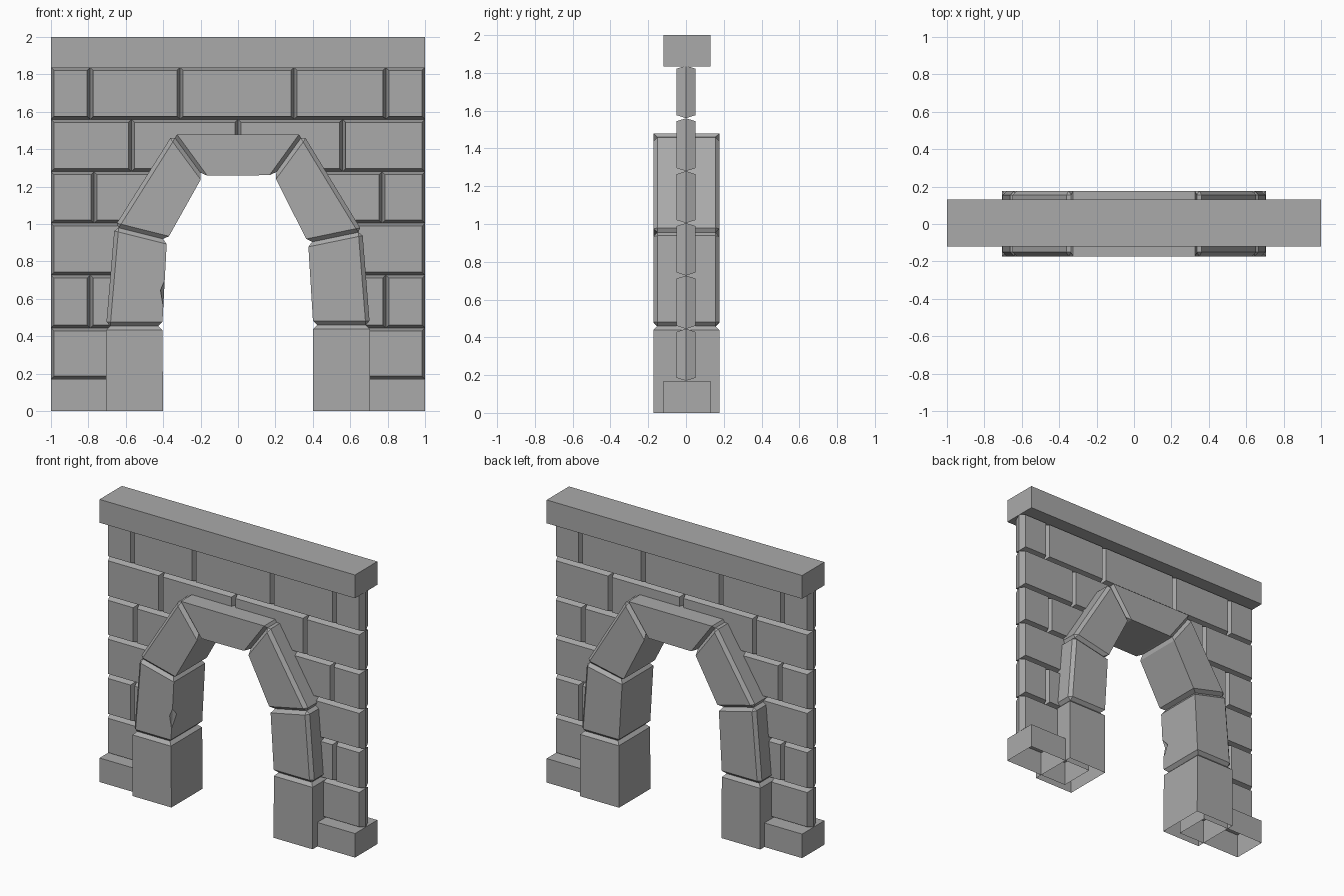
import bpy, bmesh

cube = bpy.data.objects.get("Cube")
if cube:
    bpy.data.objects.remove(cube, do_unlink=True)

GREY = (0.4, 0.4, 0.4, 1)
stone_mat = bpy.data.materials.new("grey stone")
stone_mat.use_nodes = True
stone_mat.diffuse_color = GREY
stone_mat.node_tree.nodes["Principled BSDF"].inputs["Base Color"].default_value = GREY


def loft(rings):
    """Closed solid through rings of (x, z) points, each at its own y."""
    bm = bmesh.new()
    loops = [[bm.verts.new((x, y, z)) for x, z in pts] for y, pts in rings]
    for a, b in zip(loops, loops[1:]):
        n = len(a)
        for i in range(n):
            j = (i + 1) % n
            bm.faces.new((a[i], a[j], b[j], b[i]))
    bm.faces.new(loops[0])
    bm.faces.new(loops[-1])
    return bm, loops


def finish(name, bm):
    bmesh.ops.recalc_face_normals(bm, faces=bm.faces)
    mesh = bpy.data.meshes.new(name)
    bm.to_mesh(mesh)
    bm.free()
    mesh.materials.append(stone_mat)
    bpy.context.collection.objects.link(bpy.data.objects.new(name, mesh))


def rect(x0, x1, z0, z1, inset=0):
    x0, x1, z0, z1 = x0 + inset, x1 - inset, z0 + inset, z1 - inset
    return [(x0, z0), (x1, z0), (x1, z1), (x0, z1)]


def open_bottom(bm):
    low = [f for f in bm.faces if all(v.co.z < 0.001 for v in f.verts)]
    bmesh.ops.delete(bm, geom=low, context='FACES')


def slab(name, x0, x1, z0, z1):
    shape = rect(x0, x1, z0, z1)
    bm, _ = loft([(-0.12, shape), (0.13, shape)])
    open_bottom(bm)
    finish(name, bm)


def brick(name, x0, x1, z0, z1):
    # Ridge runs around the middle, faces are inset
    face = rect(x0, x1, z0, z1, 0.016)
    bm, _ = loft([(-0.05, face), (0, rect(x0, x1, z0, z1)), (0.05, face)])
    finish(name, bm)


def chip_edge(bm, front):
    """Break a small notch out of the inner front edge."""
    start, end = front[1], front[2]
    cuts = []
    for fac in (0.22, 0.25, 0.2):
        edge = bm.edges.get((start, end))
        _, start = bmesh.utils.edge_split(edge, start, fac)
        cuts.append(start)
    a, mid, b = cuts
    x, y, z = mid.co
    for face in list(mid.link_faces):
        if front[0] in face.verts:
            corner = (x - 0.02, y, z)
        else:
            corner = (x, y + 0.05, z)
        bmesh.utils.face_split(face, a, b, coords=[corner])
    mid.co = (x - 0.016, y + 0.03, z)


def arch_stone(name, start, end, kind, chipped=False):
    """Wedge between two joints, each an (outer, inner) pair of points."""
    shape = [start[0], start[1], end[1], end[0]]
    bm, (f, b) = loft([(-0.173, shape), (0.177, shape)])
    corners = {"foot_up": [2, 3], "foot_down": [0, 1]}.get(kind, [0, 1, 2, 3])
    pairs = [(f[i], b[i]) for i in corners]
    for i, j in ((0, 1), (2, 3)):
        if i in corners:
            pairs += [(f[i], f[j]), (b[i], b[j])]
    if kind == "side":
        pairs += [(f[0], f[3]), (b[0], b[3])]
    edges = [bm.edges.get(p) for p in pairs]
    if chipped:
        chip_edge(bm, f)
    bmesh.ops.bevel(bm, geom=edges, offset=0.022, segments=1, affect='EDGES')
    open_bottom(bm)
    finish(name, bm)


# Coping and plinths
slab("coping", -1, 1, 1.835, 2)
slab("right_plinth", -1, -0.5, 0, 0.17)
slab("left_plinth", 0.5, 1, 0, 0.17)

# Brick courses, as seams along x; None marks the arch opening
levels = [0.17, 0.445, 0.727, 1.005, 1.28, 1.56, 1.838]
courses = [
    [-1, -0.5, None, 0.5, 1],
    [-1, -0.79, -0.5, None, 0.5, 0.79, 1],
    [-1, -0.5, None, 0.5, 1],
    [-1, -0.77, -0.42, None, 0.42, 0.77, 1],
    [-1, -0.57, 0, 0.56, 1],
    [-1, -0.79, -0.31, 0.3, 0.79, 1],
]
for row, seams in enumerate(courses):
    for n, (x0, x1) in enumerate(zip(seams, seams[1:])):
        if x0 is not None and x1 is not None:
            brick(f"brick_{row + 1}_{n + 1}", x0, x1, levels[row], levels[row + 1])

# Arch joints from the right foot over to the left foot
joints = [
    ((-0.705, 0), (-0.4, 0)),
    ((-0.705, 0.455), (-0.405, 0.455)),
    ((-0.66, 0.985), (-0.38, 0.915)),
    ((-0.35, 1.478), (-0.188, 1.257)),
    ((0.35, 1.478), (0.192, 1.26)),
    ((0.665, 0.96), (0.375, 0.9)),
    ((0.705, 0.46), (0.402, 0.46)),
    ((0.705, 0), (0.4, 0)),
]
parts = [("right_foot", "foot_up"), ("right_jamb", "side"), ("right_haunch", "side"),
         ("keystone", "key"), ("left_haunch", "side"), ("left_jamb", "side"),
         ("left_foot", "foot_down")]
for (name, kind), start, end in zip(parts, joints, joints[1:]):
    arch_stone(name, start, end, kind, chipped=name == "right_jamb")
